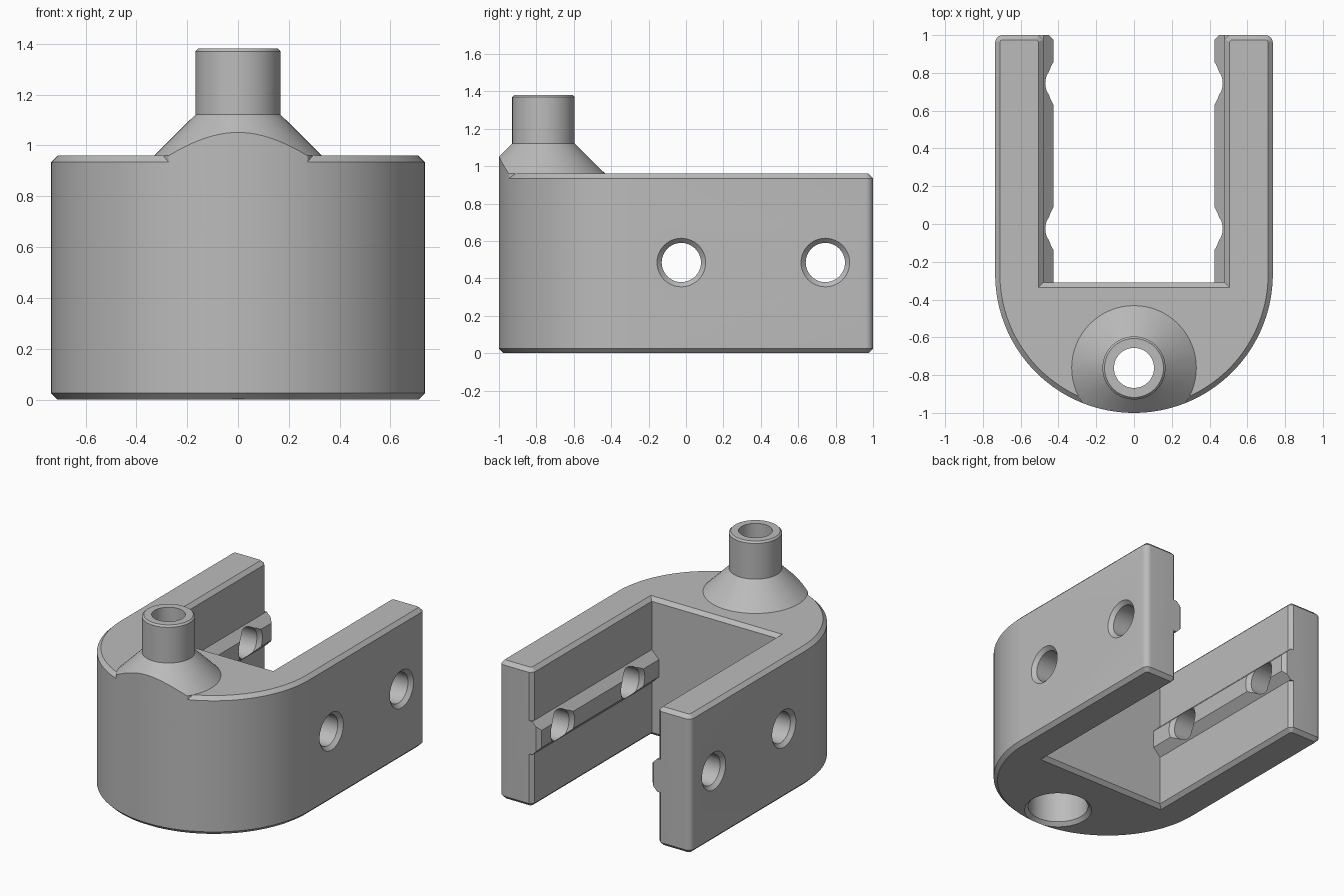
import bpy, bmesh
from math import sin, cos, pi
from mathutils import Matrix

cube = bpy.data.objects.get("Cube")
if cube:
    bpy.data.objects.remove(cube, do_unlink=True)

grey = bpy.data.materials.new("plain grey")
grey.use_nodes = True
COLOUR = (0.5, 0.5, 0.5, 1)
grey.diffuse_color = COLOUR
grey.node_tree.nodes["Principled BSDF"].inputs["Base Color"].default_value = COLOUR

HALF_W, HEIGHT, BEVEL = 0.735, 0.96, 0.025
WALL_X, BACK_Y, FILLET = 0.48, -0.31, 0.04
BOSS_Y, HOLE_Z = -0.762, 0.485


def finish(name, bm):
    bmesh.ops.recalc_face_normals(bm, faces=bm.faces[:])
    mesh = bpy.data.meshes.new(name)
    bm.to_mesh(mesh)
    bm.free()
    mesh.materials.append(grey)
    obj = bpy.data.objects.new(name, mesh)
    bpy.context.collection.objects.link(obj)
    return obj


def loft(name, loops, matrix=Matrix()):
    """Join equal-length point loops into a capped solid."""
    bm = bmesh.new()
    rings = [[bm.verts.new(p) for p in loop] for loop in loops]
    n = len(rings[0])
    for a, b in zip(rings, rings[1:]):
        for i in range(n):
            j = (i + 1) % n
            bm.faces.new((a[i], a[j], b[j], b[i]))
    bm.faces.new(rings[0])
    bm.faces.new(rings[-1])
    bm.transform(matrix)
    return finish(name, bm)


def lathe(name, profile, matrix, n=64):
    turn = [2 * pi * i / n for i in range(n)]
    return loft(name, [[(r * cos(a), r * sin(a), z) for a in turn]
                       for r, z in profile], matrix)


def combine(target, other, operation):
    mod = target.modifiers.new(operation.lower(), 'BOOLEAN')
    mod.operation, mod.solver, mod.object = operation, 'EXACT', other
    bpy.context.view_layer.objects.active = target
    bpy.ops.object.modifier_apply(modifier=mod.name)
    bpy.data.objects.remove(other, do_unlink=True)


def outline(d, z, steps=40):
    """U-shaped outline, shrunk by d, at height z."""
    half = []
    for i in range(steps + 1):
        a = -pi / 2 + pi / 2 * i / steps
        half.append(((HALF_W - d) * cos(a), -0.265 + (HALF_W - d) * sin(a)))
    for i in range(7):
        a = pi / 2 * i / 6
        half.append((HALF_W - FILLET + (FILLET - d) * cos(a),
                     1 - FILLET + (FILLET - d) * sin(a)))
    c = 0.414 * d
    half += [(WALL_X + BEVEL + c, 1 - d), (WALL_X + d, 1 - BEVEL - c),
             (WALL_X + d, BACK_Y - d)]
    left = [(-x, y) for x, y in reversed(half[1:])]
    return [(x, y, z) for x, y in half + left]


# U-shaped body with chamfered top and bottom
body = loft("clamp_body", [outline(BEVEL, 0), outline(0, BEVEL),
                           outline(0, HEIGHT - BEVEL), outline(BEVEL, HEIGHT)])

# Conical boss and spout, trimmed to the rounded front
at_boss = Matrix.Translation((0, BOSS_Y, 0))
boss = lathe("boss", [(0.33, 0.7), (0.33, HEIGHT), (0.167, 1.122),
                      (0.167, 1.37), (0.156, 1.382)], at_boss)
trim = loft("boss_trim", [outline(0, 0.5), outline(0, 1.6)])
combine(boss, trim, 'INTERSECT')
combine(body, boss, 'UNION')

# Bore through body and spout, wide at the bottom
bore = lathe("bore", [(0.241, -0.024), (0.193, 0.024), (0.193, 0.96),
                      (0.106, 1.047), (0.106, 1.5)], at_boss)
combine(body, bore, 'DIFFERENCE')

for side in (1, -1):
    # Bevelled guide rib along the inner wall
    bm = bmesh.new()
    for y, face in ((BACK_Y - 0.05, 0.425), (1 - BEVEL, 0.425), (1, 0.45)):
        for x, h in ((face, face - 0.365), (WALL_X, 0.115), (0.55, 0.115)):
            for s in (1, -1):
                bm.verts.new((side * x, y, HOLE_Z + s * h))
    bmesh.ops.convex_hull(bm, input=bm.verts[:])
    bmesh.ops.dissolve_limit(bm, angle_limit=0.01, verts=bm.verts[:], edges=bm.edges[:])
    combine(body, finish("guide_rib", bm), 'UNION')

    # Countersunk cross holes
    for y in (-0.025, 0.745):
        place = Matrix.Translation((0, y, HOLE_Z)) @ Matrix.Rotation(side * pi / 2, 4, 'Y')
        hole = lathe("cross_hole", [(0.15, 0.405), (0.105, 0.45),
                                    (0.105, 0.71), (0.155, 0.76)], place, 48)
        combine(body, hole, 'DIFFERENCE')

# Smooth round walls, keep machined edges crisp
bpy.ops.object.select_all(action='DESELECT')
body.select_set(True)
bpy.context.view_layer.objects.active = body
bpy.ops.object.shade_smooth_by_angle(angle=pi / 7)
